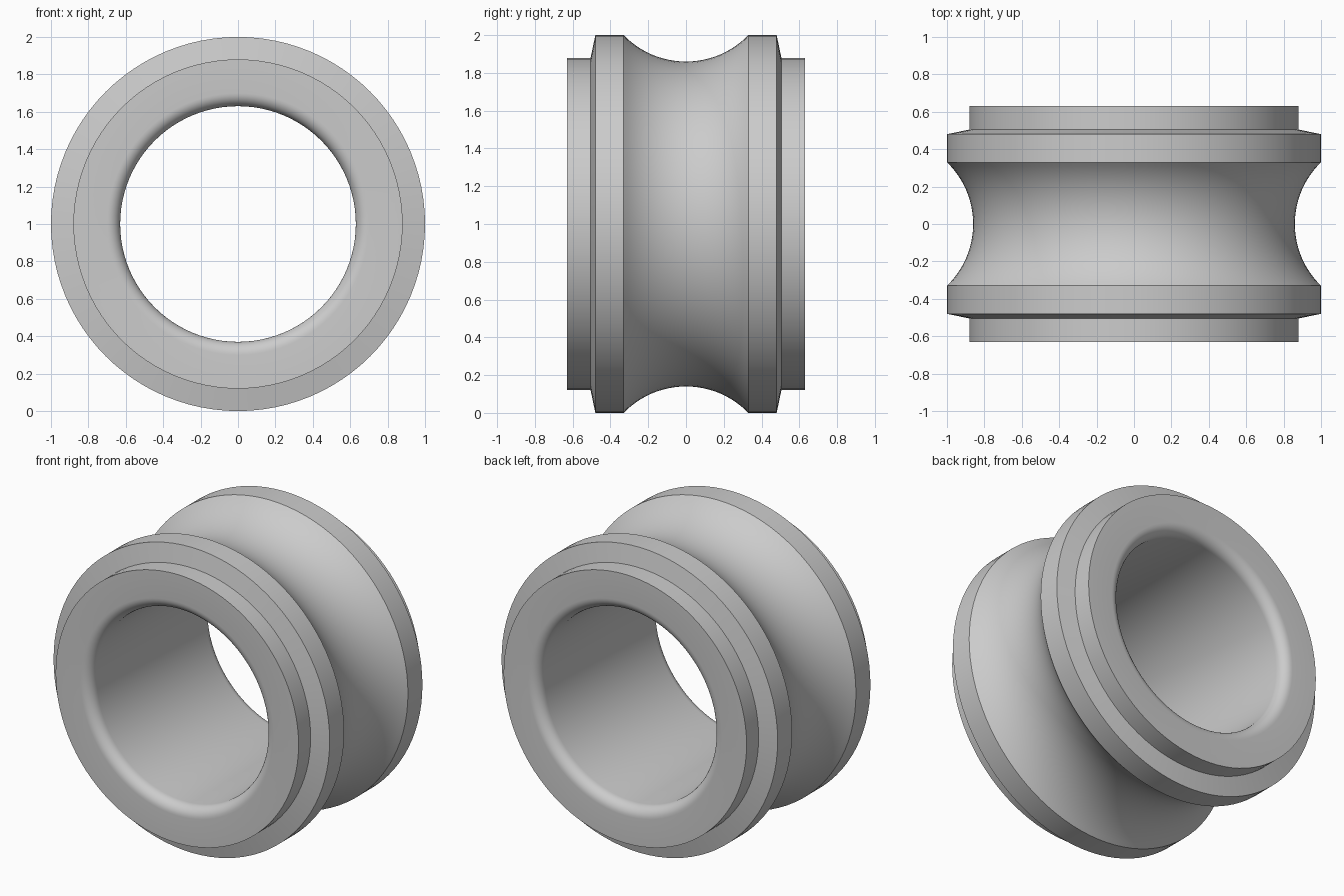
import bpy, bmesh, math
from mathutils import Matrix, Vector

cube = bpy.data.objects.get("Cube")
if cube:
    bpy.data.objects.remove(cube, do_unlink=True)

SEGMENTS = 96
HALF_WIDTH, BORE, HUB, RIM = 0.63, 0.63, 0.88, 1.0
GROOVE_HALF, GROOVE_DEPTH, FILLET = 0.33, 0.14, 0.07

grey = bpy.data.materials.new("plain grey")
grey.use_nodes = True
colour = (0.6, 0.6, 0.6, 1)
grey.diffuse_color = colour
grey.node_tree.nodes["Principled BSDF"].inputs["Base Color"].default_value = colour


def arc(cy, cr, radius, start, end, steps):
    """Arc points as (y, radius); angles are measured from the radial direction."""
    return [(cy + radius * math.sin(a), cr + radius * math.cos(a))
            for a in (start + (end - start) * i / steps for i in range(steps + 1))]


def turned_ring(name, profile, material):
    """Revolve a closed (y, radius) profile around the y axis."""
    bm = bmesh.new()
    loops = []
    for i in range(SEGMENTS):
        turn = Matrix.Rotation(math.tau * i / SEGMENTS, 3, "Y")
        loops.append([bm.verts.new(turn @ Vector((0, y, r))) for y, r in profile])
    for i, here in enumerate(loops):
        there = loops[(i + 1) % SEGMENTS]
        for j in range(len(profile)):
            k = (j + 1) % len(profile)
            bm.faces.new((here[j], here[k], there[k], there[j]))
    bmesh.ops.recalc_face_normals(bm, faces=bm.faces)
    mesh = bpy.data.meshes.new(name)
    bm.to_mesh(mesh)
    bm.free()
    mesh.materials.append(material)
    ring = bpy.data.objects.new(name, mesh)
    ring.location.z = RIM
    bpy.context.collection.objects.link(ring)
    bpy.ops.object.select_all(action="DESELECT")
    ring.select_set(True)
    bpy.context.view_layer.objects.active = ring
    bpy.ops.object.shade_smooth_by_angle(angle=math.radians(30))
    return ring


# Shoulder, bevelled rim and rounded bore lip on the back side
shoulder = [(0.48, RIM), (0.505, HUB), (HALF_WIDTH, HUB)]
lip = arc(HALF_WIDTH - FILLET, BORE + FILLET, FILLET, math.pi / 2, math.pi, 8)
back = shoulder + lip
front = [(-y, r) for y, r in reversed(back)]

# Concave groove between the rims
groove_radius = (GROOVE_HALF ** 2 + GROOVE_DEPTH ** 2) / (2 * GROOVE_DEPTH)
sweep = math.asin(GROOVE_HALF / groove_radius)
groove = arc(0, RIM - GROOVE_DEPTH + groove_radius, groove_radius,
             math.pi + sweep, math.pi - sweep, 24)

turned_ring("grooved_roller", front + groove + back, grey)
